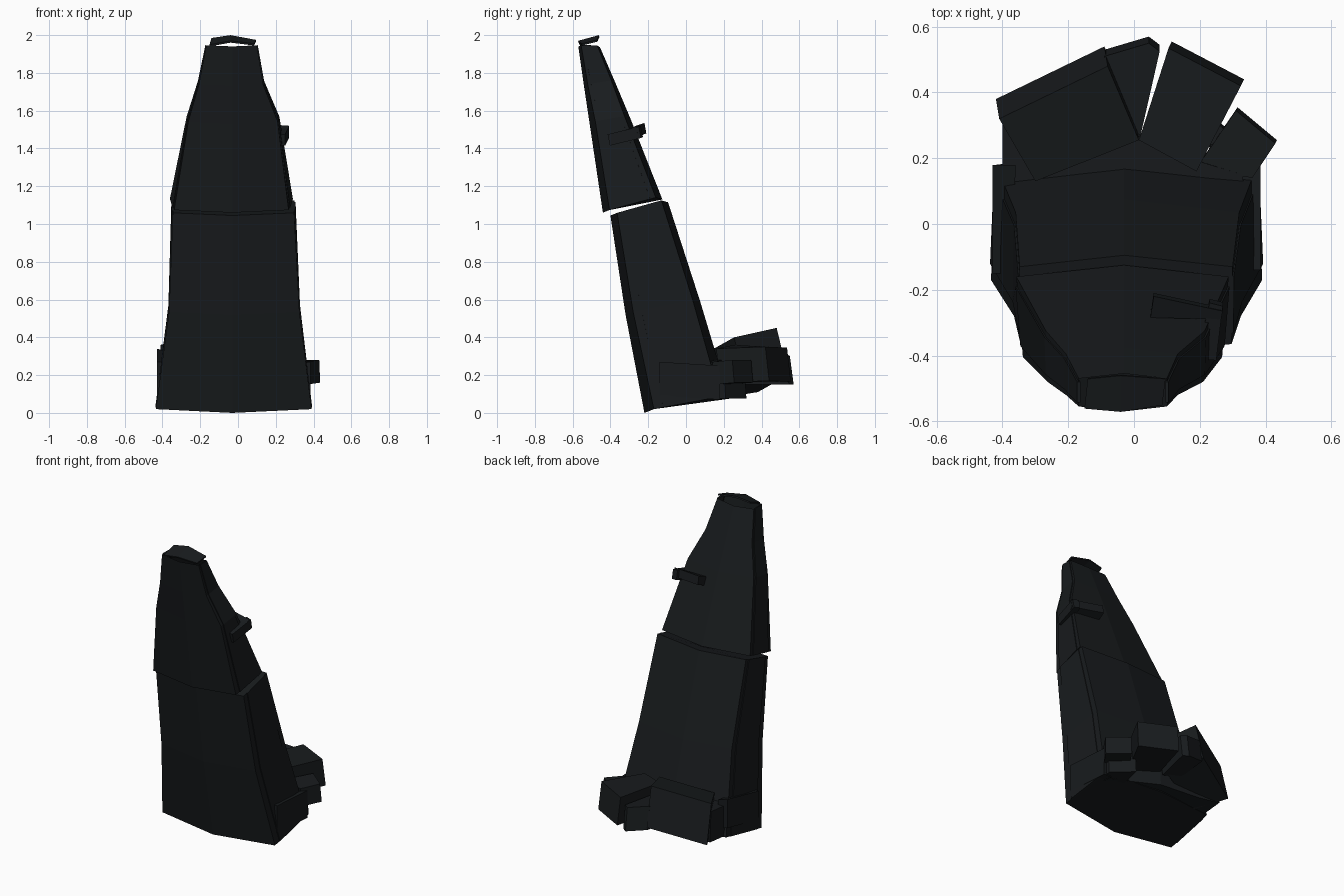
import bpy, bmesh
from mathutils import Vector

if "Cube" in bpy.data.objects:
    bpy.data.objects.remove(bpy.data.objects["Cube"])

mat = bpy.data.materials.new("dark_stone")
mat.diffuse_color = (0.009, 0.011, 0.0125, 1)
mat.use_nodes = True
mat.node_tree.nodes["Principled BSDF"].inputs["Base Color"].default_value = mat.diffuse_color


def make(name, verts, faces):
    bm = bmesh.new()
    vs = [bm.verts.new(v) for v in verts]
    for f in faces:
        bm.faces.new([vs[i] for i in f])
    bmesh.ops.recalc_face_normals(bm, faces=bm.faces[:])
    me = bpy.data.meshes.new(name)
    bm.to_mesh(me)
    bm.free()
    me.materials.append(mat)
    ob = bpy.data.objects.new(name, me)
    bpy.context.collection.objects.link(ob)
    return ob


def ring(xl, xr, yf, zf, yb, zb, bow, db):
    # six-sided section: bowed front, bowed back, flat sides
    xm = -0.03
    return [Vector(p) for p in (
        (xl, yf + bow, zf + bow * .4), (xm, yf, zf), (xr, yf + bow, zf + bow * .4),
        (xr + db, yb - bow, zb), (xm, yb, zb - .01), (xl - db, yb - bow, zb))]


def loft(name, rings, top_cap=True):
    n = 6
    faces = [(n-1, *range(n-2, -1, -1))]
    for r in range(len(rings) - 1):
        for i in range(n):
            j = (i + 1) % n
            faces.append((r*n+i, r*n+j, (r+1)*n+j, (r+1)*n+i))
    if top_cap:
        faces.append(tuple((len(rings)-1)*n + i for i in range(n)))
    return make(name, [p for r in rings for p in r], faces)


def side_plates(name, rings):
    # slightly raised plate on each side, leaving a strip at both edges
    for side, f, b in (("left", 0, 5), ("right", 2, 3)):
        pts = []
        for r in rings:
            pts += [r[f].lerp(r[b], .14), r[f].lerp(r[b], .88)]
        faces = [(2*i, 2*i+1, 2*i+3, 2*i+2) for i in range(len(rings)-1)]
        ob = make(f"{name}_{side}", pts, faces)
        m = ob.modifiers.new("thickness", 'SOLIDIFY')
        m.thickness, m.offset = .01, 0


def block(name, top, down):
    n = len(top)
    verts = [Vector(p) for p in top] + [Vector(p) + Vector(down) for p in top]
    return make(name, verts, [tuple(range(n)), tuple(range(2*n-1, n-1, -1))] +
                [(i, i+n, (i+1) % n + n, (i+1) % n) for i in range(n)])


# leaning lower column
lower = [ring(-.435, .39, -.22, 0, .23, .085, .05, -.015),
         ring(-.365, .325, -.32, .52, .075, .60, .04, -.005),
         ring(-.345, .297, -.40, 1.045, -.095, 1.125, .035, .003)]
loft("lower_column", lower)
side_plates("lower_plate", lower)

# tapering upper column, open at the tip
upper = [ring(-.338, .268, -.44, 1.06, -.125, 1.14, .035, .02),
         ring(-.263, .21, -.51, 1.53, -.295, 1.57, .03, .005),
         ring(-.207, .133, -.54, 1.73, -.375, 1.76, .02, 0),
         ring(-.168, .10, -.57, 1.94, -.455, 1.945, .015, 0)]
loft("upper_column", upper, False)
side_plates("upper_plate", upper)

# thin arched cap hovering over the tip
cap = make("tip_cap", [(-.15, -.56, 1.945), (-.04, -.57, 1.965), (.085, -.55, 1.95),
                       (.095, -.47, 1.97), (-.04, -.46, 1.995), (-.14, -.47, 1.98)],
           [(0, 1, 4, 5), (1, 2, 3, 4)])
m = cap.modifiers.new("thickness", 'SOLIDIFY')
m.thickness, m.offset = .01, 0

# L-shaped bracket around the upper right edge
block("bracket_side", [(.19, -.41, 1.475), (.25, -.415, 1.475),
                       (.27, -.25, 1.515), (.23, -.24, 1.52)], (0, .012, -.06))
block("bracket_back", [(.05, -.285, 1.51), (.265, -.29, 1.505),
                       (.27, -.265, 1.52), (.06, -.22, 1.535)], (0, .01, -.055))

# slabs around the foot
block("foot_slab_left", [(-.43, -.15, .27), (-.37, -.15, .27),
                         (-.36, .18, .32), (-.43, .18, .34)], (0, 0, -.19))
block("foot_slab_right", [(.385, -.14, .27), (.34, -.14, .27),
                          (.33, .18, .25), (.385, .18, .25)], (0, 0, -.18))

# solid foot joining the column to the fallen blocks
block("foot_core", [(-.40, .0, .27), (.35, .0, .27), (.33, .15, .27), (.20, .19, .28),
                    (.02, .265, .29), (-.25, .29, .29), (-.40, .31, .30)], (0, .01, -.2))

# fallen blocks fanned out behind the foot
block("rear_block_left", [(-.30, .13, .33), (.015, .255, .40),
                          (-.08, .48, .45), (-.41, .32, .36)], (-.01, .06, -.25))
block("rear_block_middle", [(-.08, .32, .30), (.02, .27, .30),
                            (.078, .525, .30), (.045, .55, .30), (-.09, .51, .33)],
      (0, .02, -.15))
block("rear_block_centre", [(.015, .255, .36), (.19, .16, .34),
                            (.325, .42, .35), (.105, .535, .345)], (.01, .02, -.18))
block("rear_block_right", [(.19, .17, .27), (.36, .14, .27),
                           (.43, .245, .28), (.31, .345, .28)], (.005, .01, -.12))
block("rear_foot_right", [(.20, .10, .22), (.36, .05, .22),
                          (.37, .20, .22), (.25, .31, .22)], (0, .01, -.145))
